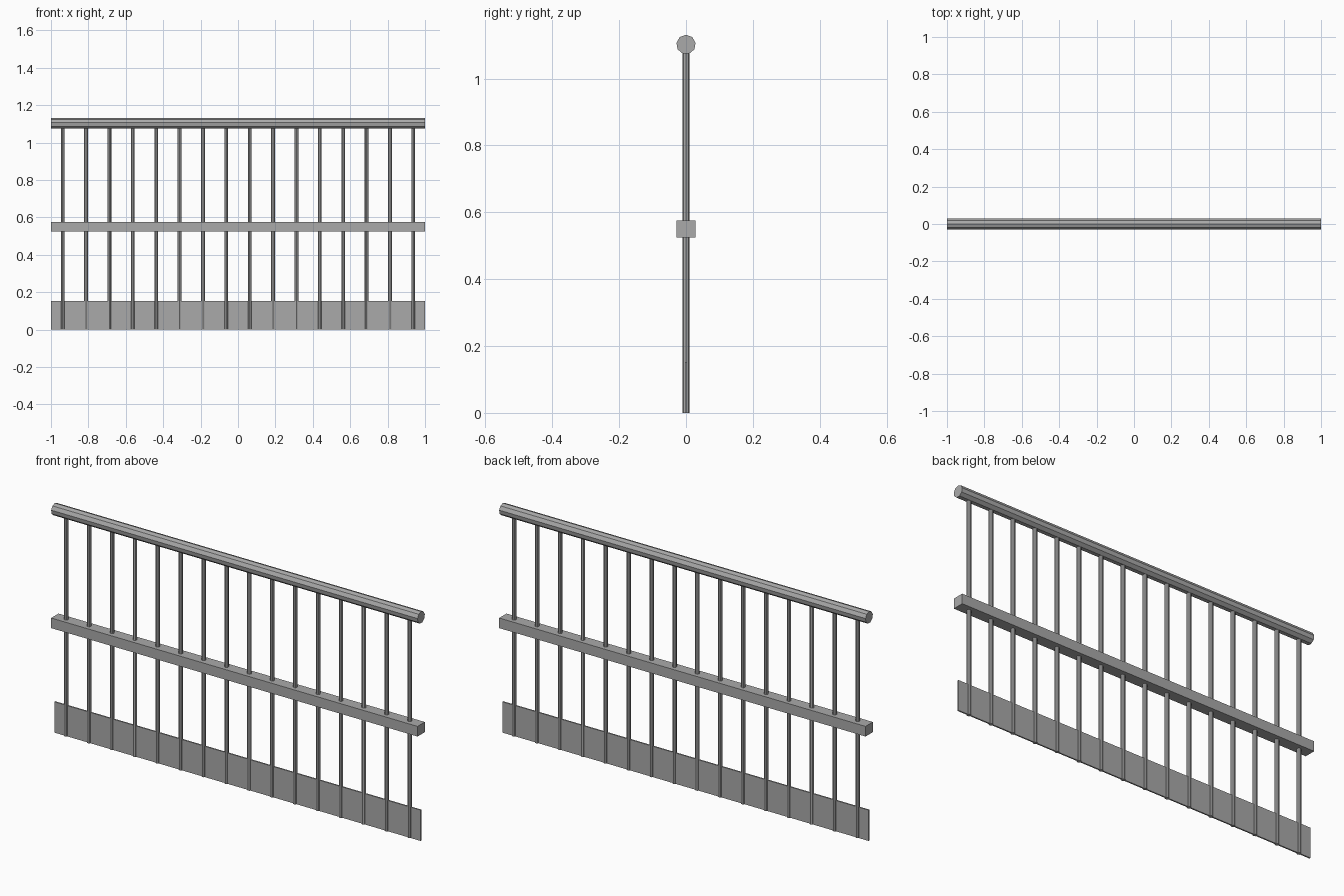
import bpy, math

if "Cube" in bpy.data.objects:
    bpy.data.objects.remove(bpy.data.objects["Cube"])

steel = bpy.data.materials.new("grey steel")
steel.diffuse_color = (0.40, 0.40, 0.40, 1)
steel.use_nodes = True
steel.node_tree.nodes["Principled BSDF"].inputs["Base Color"].default_value = steel.diffuse_color


def finish(name):
    ob = bpy.context.object
    ob.name = name
    ob.data.materials.append(steel)
    return ob


def box(name, size, z):
    bpy.ops.mesh.primitive_cube_add(size=1, location=(0, 0, z))
    ob = finish(name)
    ob.scale = size
    bpy.ops.object.transform_apply(location=False, rotation=False, scale=True)


# Round handrail along x, one corner of its section pointing up
bpy.ops.mesh.primitive_cylinder_add(vertices=9, radius=0.029, depth=2,
                                    location=(0, 0, 1.102),
                                    rotation=(math.pi / 2, 0, math.pi / 2))
finish("handrail")

# Square middle rail and thin kick plate
box("middle_rail", (2, 0.057, 0.05), 0.55)
box("kick_plate", (2, 0.007, 0.152), 0.076)

# Evenly spaced round balusters
for i in range(16):
    bpy.ops.mesh.primitive_cylinder_add(vertices=8, radius=0.01, depth=1.1,
                                        location=(-0.9375 + 0.125 * i, 0, 0.55))
    finish(f"baluster_{i + 1}")
